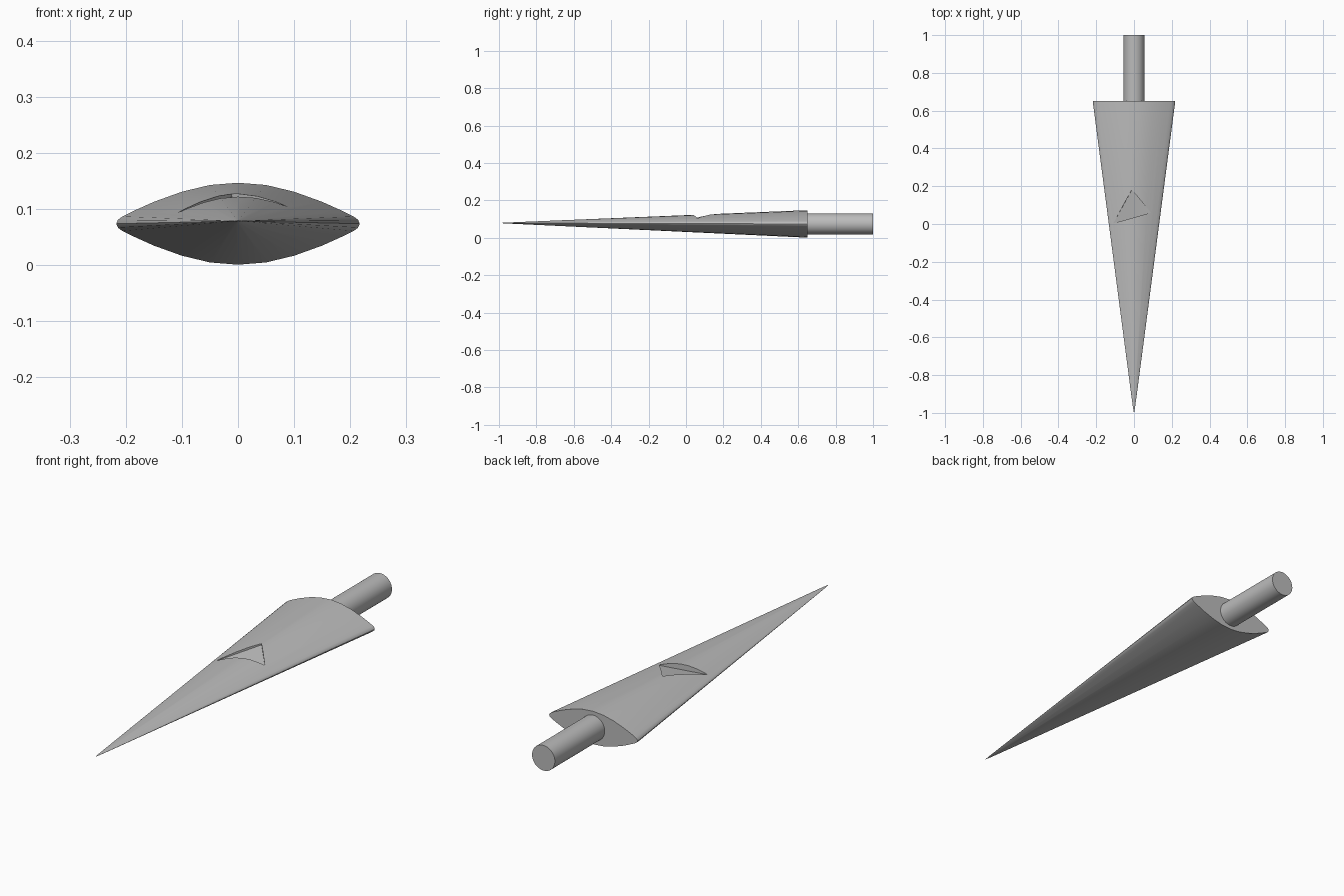
import bpy, bmesh, math
from mathutils import Vector

if "Cube" in bpy.data.objects:
    bpy.data.objects.remove(bpy.data.objects["Cube"], do_unlink=True)

grey = bpy.data.materials.new("plain_grey")
grey.use_nodes = True
COLOUR = (0.5, 0.5, 0.5, 1)
grey.diffuse_color = COLOUR
grey.node_tree.nodes["Principled BSDF"].inputs["Base Color"].default_value = COLOUR


def make_object(name, bm):
    bmesh.ops.recalc_face_normals(bm, faces=bm.faces)
    mesh = bpy.data.meshes.new(name)
    bm.to_mesh(mesh)
    bm.free()
    mesh.materials.append(grey)
    obj = bpy.data.objects.new(name, mesh)
    bpy.context.collection.objects.link(obj)
    return obj


def select_only(obj):
    bpy.ops.object.select_all(action='DESELECT')
    obj.select_set(True)
    bpy.context.view_layer.objects.active = obj


def loft(rings):
    """Skin a list of equal closed rings and cap both ends."""
    bm = bmesh.new()
    loops = [[bm.verts.new(p) for p in ring] for ring in rings]
    n = len(loops[0])
    for a, b in zip(loops, loops[1:]):
        for i in range(n):
            j = (i + 1) % n
            bm.faces.new((a[i], a[j], b[j], b[i]))
    bm.faces.new(loops[0])
    bm.faces.new(loops[-1])
    return bm


# Lens cross-section: one quarter, mirrored into a full ring
MID = 0.074
quarter = [(0.217, 0), (0.214, 0.007), (0.206, 0.013), (0.19, 0.021), (0.15, 0.039),
           (0.1, 0.057), (0.05, 0.069), (0, 0.073)]
half = quarter + [(-x, z) for x, z in quarter[-2::-1]]
lens = half + [(x, -z) for x, z in half[-2:0:-1]]

# Blade: tapered from the tip to a short straight band at the shoulder
stations = [(-1, 0.002), (-0.97, 0.026), (-0.9, 0.07), (0.638, 1), (0.65, 1)]
rings = []
for y, s in stations:
    centre = 0.079 + (MID - 0.079) * s
    rings.append([(x * s, y, centre + z * s) for x, z in lens])
blade = make_object("blade", loft(rings))

# Shallow triangular notch in the upper face, its left wall leaning inward
floor = [Vector((-0.109, 0.004, 0.092)), Vector((0.09, 0.06, 0.102)),
         Vector((-0.011, 0.181, 0.122))]
rim = [Vector((-0.122, -0.002, 0.2)), Vector((0.09, 0.06, 0.2)),
       Vector((-0.022, 0.19, 0.2))]
cutter = make_object("notch_cutter", loft([floor, rim]))
cutter.hide_render = True
notch = blade.modifiers.new("notch", 'BOOLEAN')
notch.operation = 'DIFFERENCE'
notch.solver = 'EXACT'
notch.object = cutter
select_only(blade)
bpy.ops.object.modifier_apply(modifier=notch.name)
bpy.data.objects.remove(cutter, do_unlink=True)

# Round tang behind the shoulder
R = 0.056
circle = [(R * math.cos(t * math.tau / 48), R * math.sin(t * math.tau / 48)) for t in range(48)]
tang = make_object("tang", loft([[(x, y, MID + z) for x, z in circle] for y in (0.64, 1)]))

for obj in (blade, tang):
    select_only(obj)
    bpy.ops.object.shade_smooth_by_angle(angle=math.radians(30))
